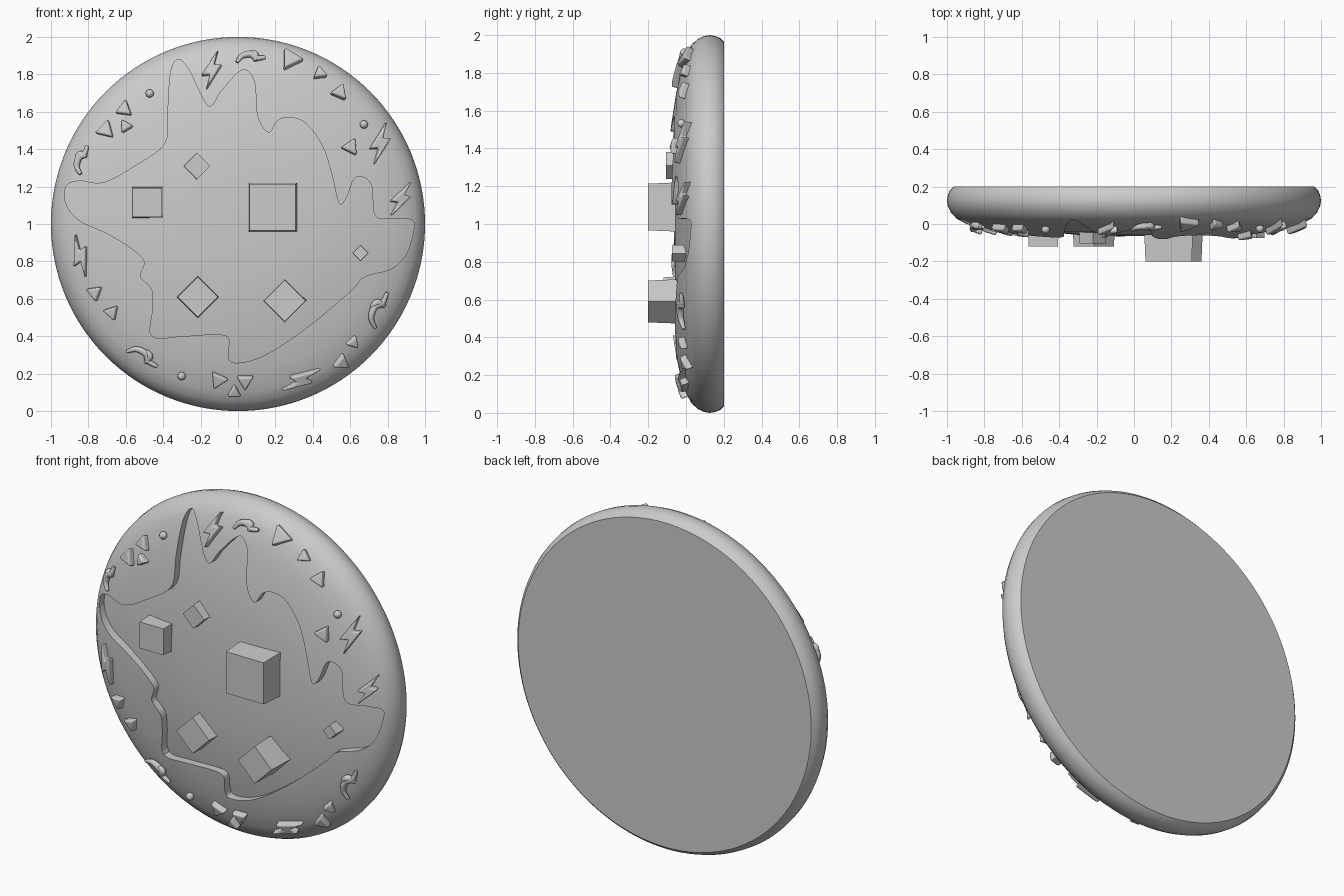
import bpy, bmesh, math
from mathutils import Matrix, Vector

if "Cube" in bpy.data.objects:
    bpy.data.objects.remove(bpy.data.objects["Cube"])

grey = bpy.data.materials.new("plain grey")
grey.use_nodes = True
colour = (0.6, 0.6, 0.6, 1)
grey.diffuse_color = colour
grey.node_tree.nodes["Principled BSDF"].inputs["Base Color"].default_value = colour

# Front surface of the shell as (radius, depth), then the rounded rim to the flat back
DOME = [(0, -.1), (.25, -.098), (.45, -.088), (.53, -.08), (.6, -.068), (.7, -.052),
        (.8, -.03), (.9, .002), (.95, .03), (.98, .063), (.995, .095), (1, .125)]
RIM = [(.995, .155), (.985, .18), (.965, .2), (0, .2)]
FLOOR = [(0, -.065), (.3, -.058), (.5, -.04), (.67, -.01), (.8, .02), (.92, .055),
         (.955, .075), (.955, .15), (0, .15)]


def finish(name, bm, smooth=None, bevel=0):
    bmesh.ops.recalc_face_normals(bm, faces=bm.faces)
    mesh = bpy.data.meshes.new(name)
    bm.to_mesh(mesh)
    bm.free()
    obj = bpy.data.objects.new(name, mesh)
    bpy.context.collection.objects.link(obj)
    mesh.materials.append(grey)
    if bevel:
        mod = obj.modifiers.new("rounding", 'BEVEL')
        mod.width, mod.segments = bevel, 3
    if smooth:
        shade(obj, smooth)
    return obj


def shade(obj, angle):
    bpy.ops.object.select_all(action='DESELECT')
    obj.select_set(True)
    bpy.context.view_layer.objects.active = obj
    bpy.ops.object.shade_smooth_by_angle(angle=math.radians(angle))


def catmull(points, steps, closed):
    n, result = len(points), []
    pick = (lambda i: points[i % n]) if closed else (lambda i: points[max(0, min(n - 1, i))])
    for i in range(n if closed else n - 1):
        a, b, c, d = (Vector(pick(i + k)) for k in (-1, 0, 1, 2))
        for s in range(steps):
            t = s / steps
            result.append(b + (c - a) * t / 2 + (a * 2 - b * 5 + c * 4 - d) * t * t / 2
                          + (b * 3 - a - c * 3 + d) * t ** 3 / 2)
    return result if closed else result + [Vector(points[-1])]


def lathe(name, profile):
    bm = bmesh.new()
    verts = [bm.verts.new((r, y, 1)) for r, y in profile]
    edges = [bm.edges.new(pair) for pair in zip(verts, verts[1:])]
    bmesh.ops.spin(bm, geom=verts + edges, cent=(0, 0, 1), axis=(0, 1, 0),
                   angle=math.tau, steps=128, use_merge=True)
    bmesh.ops.remove_doubles(bm, verts=bm.verts, dist=.0005)
    return finish(name, bm, 35)


def prism(bm, outline, low, high):
    base = bm.faces.new([bm.verts.new((p[0], p[1], low)) for p in outline])
    top = bmesh.ops.extrude_face_region(bm, geom=[base])["geom"]
    bmesh.ops.translate(bm, vec=(0, 0, high - low),
                        verts=[v for v in top if isinstance(v, bmesh.types.BMVert)])


def dome_depth(r):
    for (r1, y1), (r2, y2) in zip(DOME, DOME[1:]):
        if r <= r2:
            return y1 + (y2 - y1) * (r - r1) / (r2 - r1)
    return DOME[-1][1]


def on_dome(x, z, turn=0):
    """Frame on the front surface: local z points outward, turned by degrees."""
    r = math.hypot(x, z - 1)
    slope = (dome_depth(r + .04) - dome_depth(r - .04)) / .08
    normal = Vector((x / r * slope, -1, (z - 1) / r * slope)).normalized()
    u = Vector((1, 0, 0))
    u = (u - normal * u.dot(normal)).normalized()
    frame = Matrix((u, normal.cross(u), normal)).transposed().to_4x4()
    return (Matrix.Translation((x, dome_depth(r), z)) @ frame
            @ Matrix.Rotation(math.radians(turn), 4, 'Z'))


# Shell with a wavy recess cut into its front
shell = lathe("outer_shell", DOME + RIM)
SPLASH = [(-.92, 1.2), (-.85, 1.23), (-.72, 1.22), (-.55, 1.31), (-.39, 1.43), (-.375, 1.6),
          (-.36, 1.81), (-.32, 1.88), (-.26, 1.82), (-.16, 1.63), (-.09, 1.71), (0, 1.81),
          (.05, 1.82), (.09, 1.75), (.1, 1.6), (.13, 1.52), (.17, 1.49), (.21, 1.55),
          (.27, 1.57), (.36, 1.54), (.45, 1.42), (.5, 1.27), (.54, 1.11), (.58, 1.14),
          (.62, 1.24), (.67, 1.25), (.715, 1.2), (.735, 1.04), (.85, 1.03), (.93, 1.02),
          (.94, .97), (.9, .84), (.82, .76), (.68, .72), (.6, .64), (.4, .47), (.2, .33),
          (.07, .27), (-.03, .26), (-.05, .3), (-.05, .39), (-.12, .41), (-.3, .4),
          (-.46, .4), (-.455, .55), (-.46, .65), (-.52, .72), (-.5, .8), (-.57, .87),
          (-.7, .95), (-.85, 1.02), (-.92, 1.11)]
bm = bmesh.new()
prism(bm, catmull(SPLASH, 5, True), -.13, .4)
bm.transform(Matrix.Rotation(math.radians(90), 4, 'X'))
cutter = finish("recess_cutter", bm)
cutter.hide_render = True
cut = shell.modifiers.new("recess", 'BOOLEAN')
cut.operation, cut.solver, cut.object = 'DIFFERENCE', 'EXACT', cutter
bpy.context.view_layer.objects.active = shell
bpy.ops.object.modifier_apply(modifier="recess")
bpy.data.objects.remove(cutter)
shade(shell, 35)

# Domed floor of the recess
lathe("recess_floor", FLOOR)

# Tapered blocks: x, z, side, front depth, turn
for name, x, z, side, front, turn in [
        ("large_block", .185, 1.09, .26, -.2, 0), ("left_block", -.485, 1.115, .165, -.12, 0),
        ("upper_block", -.22, 1.31, .105, -.105, 45), ("lower_left_block", -.215, .61, .16, -.12, 45),
        ("lower_right_block", .25, .59, .165, -.2, 45), ("small_block", .655, .845, .063, -.075, 45)]:
    bm = bmesh.new()
    bmesh.ops.create_cube(bm, size=1)
    for v in bm.verts:
        scale = side * (.95 if v.co.y < 0 else 1.03)
        v.co = (v.co.x * scale, front if v.co.y < 0 else .04, v.co.z * scale)
    bm.transform(Matrix.Translation((x, 0, z)) @ Matrix.Rotation(math.radians(turn), 4, 'Y'))
    finish(name, bm)

# Lightning bolt sprinkles: x, z, scale, turn
BOLT = [(.035, .11), (-.055, -.032), (-.008, -.026), (-.03, -.11), (.055, .028), (.012, .024)]
for x, z, scale, turn in [(-.14, 1.82, 1, 0), (.755, 1.43, 1.07, 0), (.865, 1.135, .95, -15),
                          (-.84, .83, 1.05, 30), (.335, .175, 1.05, -46)]:
    bm = bmesh.new()
    prism(bm, [(a * scale, b * scale) for a, b in BOLT], -.03, .035)
    bm.transform(on_dome(x, z, turn))
    finish("bolt_sprinkle", bm, 40, .01)

# Rounded triangle sprinkles: x, z, radius, turn
for x, z, radius, turn in [
        (.28, 1.875, .07, 0), (.435, 1.8, .045, -20), (.54, 1.7, .053, 190), (-.605, 1.61, .052, 80),
        (-.705, 1.5, .058, 75), (-.597, 1.52, .042, 0), (.6, 1.41, .054, 65), (-.762, .635, .05, 40),
        (-.672, .53, .048, 50), (.612, .37, .042, 70), (.55, .265, .052, 80), (-.105, .17, .055, 5),
        (.038, .165, .052, 30), (-.02, .105, .042, 90)]:
    bm = bmesh.new()
    corners = [math.radians(turn + 120 * k) for k in range(3)]
    prism(bm, [(radius * math.cos(a), radius * math.sin(a)) for a in corners], -.03, .035)
    bm.transform(on_dome(x, z))
    finish("triangle_sprinkle", bm, 40, .011)

# Ball sprinkles
for x, z in [(-.47, 1.695), (.67, 1.53), (-.3, .19)]:
    bm = bmesh.new()
    bmesh.ops.create_uvsphere(bm, u_segments=16, v_segments=10, radius=.022)
    bm.transform(on_dome(x, z) @ Matrix.Translation((0, 0, .012)))
    finish("ball_sprinkle", bm, 60)

# Curly sprinkles: a wavy strand with a short side sprig
STRAND = [(-.09, -.035), (-.055, .01), (0, .02), (.035, -.005), (.09, 0)]
SPRIG = [(-.01, .035), (.025, .02), (.025, -.025)]
for x, z, scale, turn in [(.07, 1.885, .85, 0), (-.83, 1.345, .85, 65),
                          (.745, .55, 1.1, 60), (-.5, .295, 1, -35)]:
    curve = bpy.data.curves.new("curl_sprinkle", 'CURVE')
    curve.dimensions = '3D'
    curve.bevel_depth, curve.bevel_resolution, curve.use_fill_caps = .019, 3, True
    for path in (STRAND, SPRIG):
        dots = catmull([(a * scale, b * scale) for a, b in path], 5, False)
        spline = curve.splines.new('POLY')
        spline.points.add(len(dots) - 1)
        for k, (point, dot) in enumerate(zip(spline.points, dots)):
            point.co = (dot.x, dot.y, .018, 1)
            point.radius = .45 + .55 * math.sin(math.pi * k / (len(dots) - 1))
    curve.materials.append(grey)
    curl = bpy.data.objects.new("curl_sprinkle", curve)
    curl.matrix_world = on_dome(x, z, turn)
    bpy.context.collection.objects.link(curl)
    bpy.ops.object.select_all(action='DESELECT')
    curl.select_set(True)
    bpy.context.view_layer.objects.active = curl
    bpy.ops.object.convert(target='MESH')
    shade(curl, 50)
